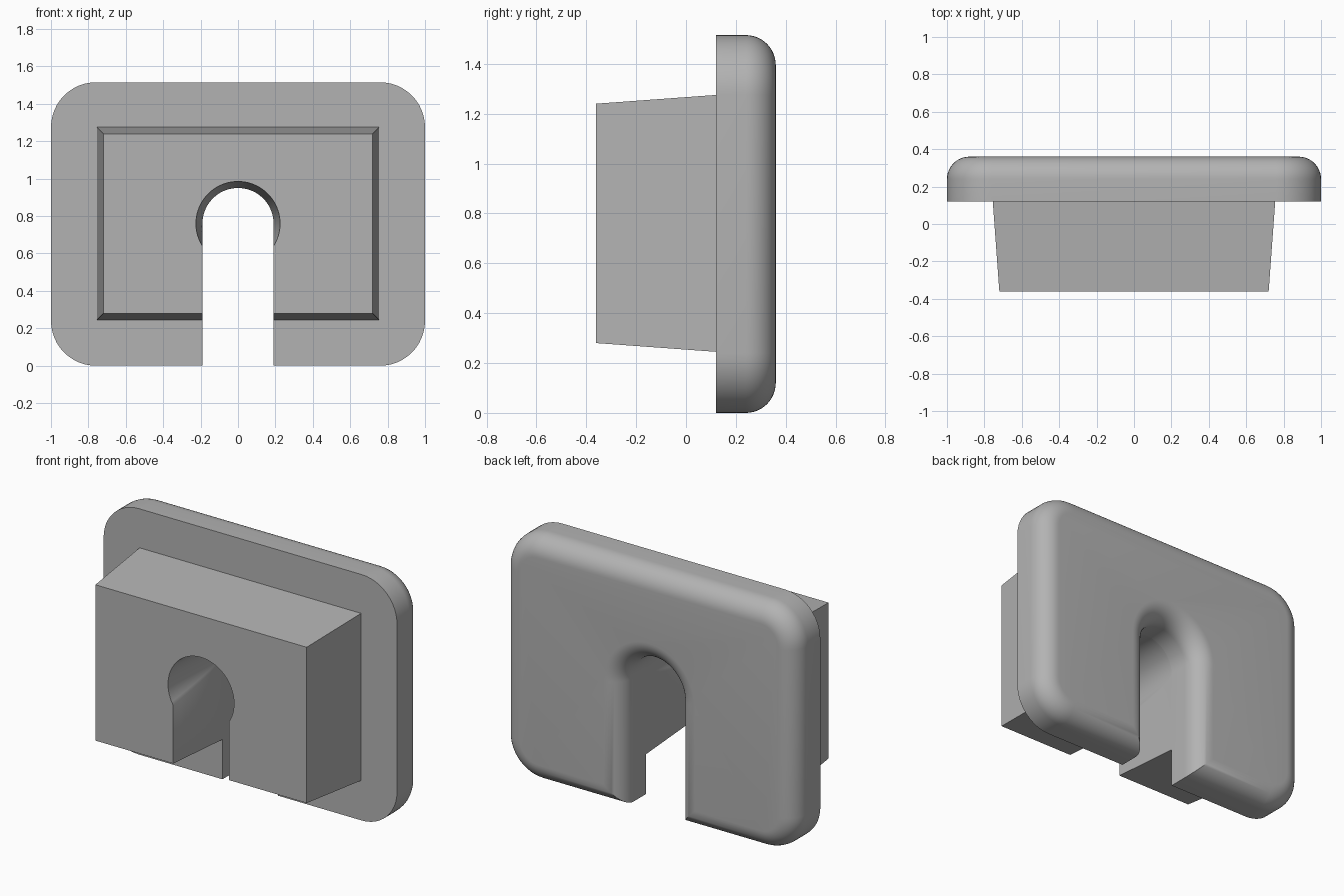
import bpy, bmesh
from math import pi, cos, sin, acos

cube = bpy.data.objects.get("Cube")
if cube:
    bpy.data.objects.remove(cube)

grey = bpy.data.materials.new("plain grey")
grey.use_nodes = True
colour = (0.45, 0.45, 0.45, 1)
grey.diffuse_color = colour
grey.node_tree.nodes["Principled BSDF"].inputs["Base Color"].default_value = colour

HEIGHT, SLOT, HOLE_Z = 1.515, 0.19, 0.76
FRONT, SEAM, BACK = -0.36, 0.12, 0.36
CORNER, FILLET = 0.24, 0.12


def arc(cx, cz, r, a0, a1, steps):
    angles = [a0 + (a1 - a0) * i / steps for i in range(steps + 1)]
    return [(cx + r * cos(a), cz + r * sin(a)) for a in angles]


def outline(half, low, high, corner, slot, hole):
    """Rectangle with a keyhole slot open at the bottom: one half, then mirrored."""
    pts = arc(0, HOLE_Z, hole, pi / 2, -acos(min(1, slot / hole)), 24)
    pts.append((slot, low))
    if corner:
        pts += arc(half - corner, low + corner, corner, -pi / 2, 0, 12)
        pts += arc(half - corner, high - corner, corner, 0, pi / 2, 12)
    else:
        pts += [(half, low), (half, high)]
    return pts + [(-x, z) for x, z in reversed(pts[1:])]


def loft(name, sections, cap_back):
    """Skin a row of (y, outline) sections and cap the ends."""
    bm = bmesh.new()
    rings = [[bm.verts.new((x, y, z)) for x, z in pts] for y, pts in sections]
    for a, b in zip(rings, rings[1:]):
        for i in range(len(a)):
            j = (i + 1) % len(a)
            bm.faces.new((a[i], a[j], b[j], b[i]))
    bm.faces.new(rings[0][::-1])
    if cap_back:
        bm.faces.new(rings[-1])
    bmesh.ops.recalc_face_normals(bm, faces=bm.faces)
    mesh = bpy.data.meshes.new(name)
    bm.to_mesh(mesh)
    bm.free()
    mesh.materials.append(grey)
    obj = bpy.data.objects.new(name, mesh)
    bpy.context.collection.objects.link(obj)
    bpy.ops.object.select_all(action="DESELECT")
    obj.select_set(True)
    bpy.context.view_layer.objects.active = obj
    bpy.ops.object.shade_smooth_by_angle(angle=pi / 6)
    return obj


# Flange plate: straight rim, then a rounded back edge that follows the slot too
def plate_outline(inset):
    return outline(1 - inset, inset, HEIGHT - inset, CORNER - inset,
                   SLOT + inset, SLOT + inset)


plate = [(SEAM, plate_outline(0))]
for step in range(13):
    a = pi / 2 * step / 12
    plate.append((BACK - FILLET + FILLET * sin(a), plate_outline(FILLET * (1 - cos(a)))))
loft("flange_plate", plate, True)

# Tapered plug: narrows to the front while its round hole widens
plug = []
for step in range(13):
    t = (step / 12) ** 2          # 0 at the seam, 1 at the front
    d = 0.035 * t
    plug.append((SEAM + (FRONT - SEAM) * t,
                 outline(0.755 - d, 0.245 + d, 1.275 - d, 0, SLOT, SLOT + d)))
loft("tapered_plug", plug[::-1], False)
